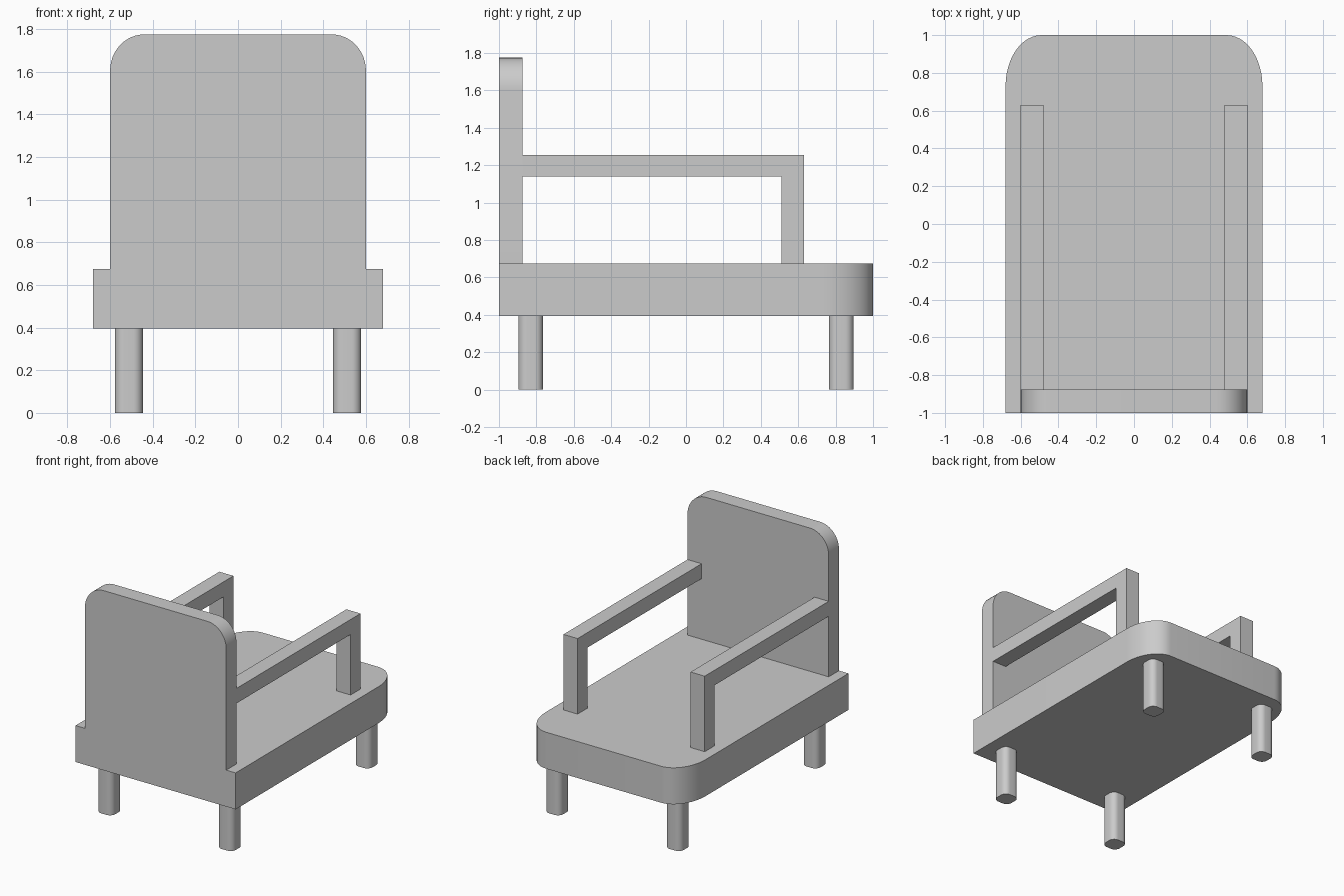
import bpy, bmesh
from math import sin, cos, pi, radians
from mathutils import Vector

old = bpy.data.objects.get("Cube")
if old:
    bpy.data.objects.remove(old, do_unlink=True)

grey = bpy.data.materials.new("plain grey")
grey.use_nodes = True
grey.diffuse_color = (0.6, 0.6, 0.6, 1)
grey.node_tree.nodes["Principled BSDF"].inputs["Base Color"].default_value = (0.6, 0.6, 0.6, 1)


def arc(cx, cy, rx, ry, start, steps=12):
    """Quarter ellipse, counter-clockwise from a start angle in degrees."""
    angles = [radians(start) + pi / 2 * i / steps for i in range(steps + 1)]
    return [(cx + rx * cos(a), cy + ry * sin(a)) for a in angles]


def rounded_top(half, low, high, rx, ry):
    """Rectangle outline with its two upper corners rounded."""
    return ([(-half, low), (half, low)]
            + arc(half - rx, high - ry, rx, ry, 0)
            + arc(rx - half, high - ry, rx, ry, 90))


def extrude(name, outline, place, sweep):
    """Solid from a flat outline, placed in space and swept along a vector."""
    bm = bmesh.new()
    face = bm.faces.new([bm.verts.new(place(u, v)) for u, v in outline])
    swept = bmesh.ops.extrude_face_region(bm, geom=[face], use_keep_orig=True)
    verts = [g for g in swept["geom"] if isinstance(g, bmesh.types.BMVert)]
    bmesh.ops.translate(bm, verts=verts, vec=Vector(sweep))
    bmesh.ops.recalc_face_normals(bm, faces=bm.faces)
    mesh = bpy.data.meshes.new(name)
    bm.to_mesh(mesh)
    bm.free()
    mesh.materials.append(grey)
    obj = bpy.data.objects.new(name, mesh)
    bpy.context.collection.objects.link(obj)
    bpy.ops.object.select_all(action="DESELECT")
    obj.select_set(True)
    bpy.context.view_layer.objects.active = obj
    bpy.ops.object.shade_smooth_by_angle(angle=radians(30))
    return obj


# Seat slab, rounded at its open end
SEAT_LOW, SEAT_TOP = 0.395, 0.675
extrude("seat", rounded_top(0.68, -1, 1, 0.19, 0.27),
        lambda u, v: (u, v, SEAT_LOW), (0, 0, SEAT_TOP - SEAT_LOW))

# Upright panel with rounded upper corners
extrude("backrest", rounded_top(0.6, SEAT_TOP, 1.775, 0.16, 0.17),
        lambda u, v: (u, -1, v), (0, 0.125, 0))

# Armrests: a rail and post in one bent profile
arm = [(-0.875, 1.14), (0.51, 1.14), (0.51, SEAT_TOP),
       (0.63, SEAT_TOP), (0.63, 1.255), (-0.875, 1.255)]
for side, x in (("left", 0.48), ("right", -0.6)):
    extrude(side + "_armrest", arm, lambda u, v: (x, u, v), (0.12, 0, 0))

# Legs: square posts with well rounded corners
HALF, R = 0.066, 0.045
C = HALF - R
leg = (arc(C, C, R, R, 0, 8) + arc(-C, C, R, R, 90, 8)
       + arc(-C, -C, R, R, 180, 8) + arc(C, -C, R, R, 270, 8))
for side, x in (("left", 0.512), ("right", -0.512)):
    for end, y in (("front", -0.83), ("back", 0.83)):
        extrude(f"{end}_{side}_leg", leg,
                lambda u, v: (x + u, y + v, 0), (0, 0, SEAT_LOW))
